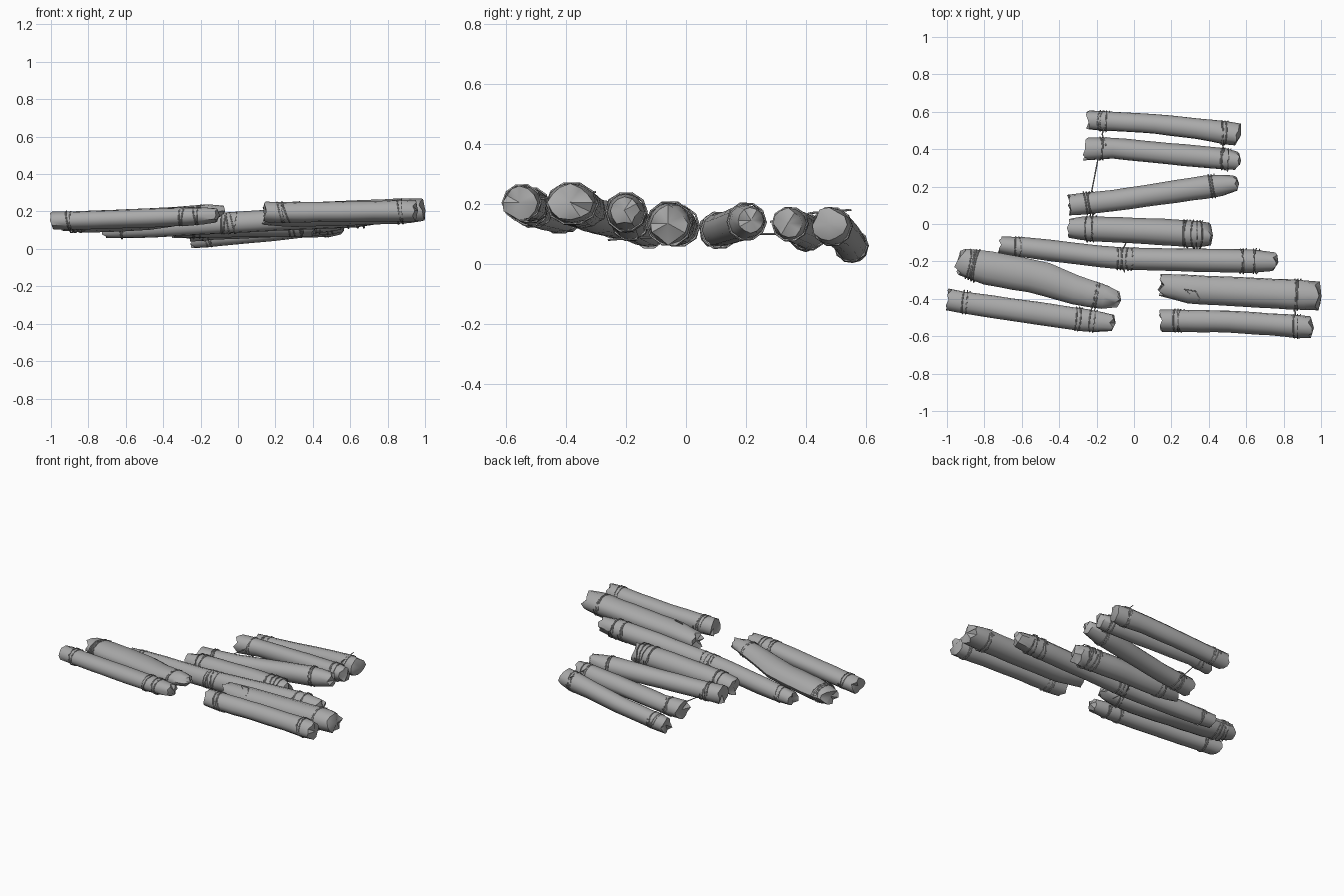
import bpy, bmesh, math, random
from mathutils import Vector

if "Cube" in bpy.data.objects:
    bpy.data.objects.remove(bpy.data.objects["Cube"])

rng = random.Random(5)
SIDES = 12
WIRE = 0.0035

# One plain grey for everything
grey = bpy.data.materials.new("weathered_grey")
grey.use_nodes = True
colour = (0.4, 0.4, 0.4, 1)
grey.diffuse_color = colour
grey.node_tree.nodes["Principled BSDF"].inputs["Base Color"].default_value = colour


def sample(stations, x):
    """Interpolate centre and radius along the log at x."""
    for a, b in zip(stations, stations[1:]):
        if x <= b[0] or b is stations[-1]:
            t = (x - a[0]) / (b[0] - a[0])
            t = min(max(t, 0), 1)
            mixed = [p + (q - p) * t for p, q in zip(a, b)]
            return Vector(mixed[:3]), mixed[3]


def frame(stations):
    """Axis, sideways and upward directions of a log."""
    axis = (Vector(stations[-1][:3]) - Vector(stations[0][:3])).normalized()
    side = Vector((0, 0, 1)).cross(axis).normalized()
    return axis, side, axis.cross(side)


def rope(name, points):
    curve = bpy.data.curves.new(name, "CURVE")
    curve.dimensions = "3D"
    curve.bevel_depth = WIRE
    curve.bevel_resolution = 0
    curve.use_fill_caps = True
    spline = curve.splines.new("POLY")
    spline.points.add(len(points) - 1)
    for point, co in zip(spline.points, points):
        point.co = (*co, 1)
    curve.materials.append(grey)
    obj = bpy.data.objects.new(name, curve)
    bpy.context.collection.objects.link(obj)


def wrap(name, stations, x, turns, flat):
    """Wind a slightly loose cord around a log."""
    axis, side, up = frame(stations)
    points = []
    steps = 10
    for i in range(turns * steps + 1):
        if i % steps == 0:
            lean = rng.uniform(-0.018, 0.018)
        angle = math.tau * i / steps
        drift = (i / steps - turns / 2) * 0.016
        slack = rng.uniform(1.03, 1.09)
        centre, radius = sample(stations, x + drift)
        points.append(centre + axis * lean * math.sin(angle)
                      + (side * math.cos(angle) + up * math.sin(angle) * flat) * radius * slack)
    rope(name, points)


def log(name, stations, wraps, torn=0.02, flat=0.96):
    """Loft an uneven pole with a broken left end and a rounded right end."""
    axis, side, up = frame(stations)
    bm = bmesh.new()
    rings = []
    count = 12
    start, end = stations[0][0], stations[-1][0]
    lobes = [rng.uniform(0.96, 1.05) for _ in range(SIDES)]
    for k in range(count):
        centre, radius = sample(stations, start + (end - start) * k / (count - 1))
        swell = rng.uniform(0.99, 1.03)
        ring = []
        for j in range(SIDES):
            angle = math.tau * j / SIDES
            r = radius * swell * lobes[j] * rng.uniform(0.99, 1.01)
            push = 0
            if k == 0:
                r *= rng.uniform(0.9, 1.06)
                push = rng.uniform(-torn / 2, torn)
            elif k == count - 1:
                r *= rng.uniform(0.74, 1)
                push = rng.uniform(-torn, torn / 3)
            ring.append(bm.verts.new(centre + axis * push
                        + (side * math.cos(angle) + up * math.sin(angle) * flat) * r))
        rings.append(ring)
    for a, b in zip(rings, rings[1:]):
        for j in range(SIDES):
            n = (j + 1) % SIDES
            bm.faces.new((a[j], a[n], b[n], b[j]))
    # Hollowed left cap, domed right cap
    for ring, station in ((rings[0], stations[0]), (rings[-1], stations[-1])):
        hub = bm.verts.new(Vector(station[:3]) + axis * 0.012)
        for j in range(SIDES):
            bm.faces.new((ring[j], ring[(j + 1) % SIDES], hub))
    bmesh.ops.recalc_face_normals(bm, faces=bm.faces)
    mesh = bpy.data.meshes.new(name)
    bm.to_mesh(mesh)
    bm.free()
    mesh.materials.append(grey)
    obj = bpy.data.objects.new(name, mesh)
    bpy.context.collection.objects.link(obj)
    bpy.ops.object.select_all(action="DESELECT")
    obj.select_set(True)
    bpy.context.view_layer.objects.active = obj
    bpy.ops.object.shade_smooth_by_angle(angle=math.radians(50))
    for i, (x, turns) in enumerate(wraps):
        wrap(f"{name}_cord_{i}", stations, x, turns, flat)


# Back group of poles
log("back_log", [(-.25, .555, .052, .052), (.1, .535, .085, .052), (.35, .507, .115, .056),
                 (.56, .475, .13, .064)], [(-.16, 3), (.48, 2)])
log("second_log", [(-.26, .4, .1, .062), (-.12, .405, .105, .055), (.2, .373, .12, .057),
                   (.56, .34, .135, .055)], [(-.17, 2), (.49, 3)])
log("third_log", [(-.35, .1, .11, .06), (-.1, .127, .115, .058), (.4, .2, .14, .062),
                  (.55, .215, .145, .05)], [(-.24, 3), (.42, 2)])
log("fourth_log", [(-.35, -.02, .12, .052), (-.25, -.025, .125, .066), (.1, -.04, .135, .069),
                   (.41, -.06, .135, .072)], [(-.23, 3), (.28, 2), (.34, 3)])

# Long middle pole
log("long_log", [(-.72, -.11, .1, .045), (-.55, -.13, .108, .055), (-.1, -.185, .135, .057),
                 (.3, -.195, .158, .06), (.66, -.2, .174, .064), (.76, -.205, .178, .055)],
    [(-.62, 2), (-.07, 3), (-.02, 2), (.58, 2), (.65, 2)])

# Front right pair
log("wide_right_log", [(-.94, -.2, .14, .07), (-.8, -.235, .143, .088), (-.5, -.29, .155, .088),
                       (-.3, -.36, .175, .075), (-.15, -.395, .197, .062), (-.08, -.405, .2, .05)],
    [(-.86, 4), (-.2, 2)], torn=.03, flat=.65)
log("front_right_log", [(-1, -.405, .15, .058), (-.8, -.435, .155, .061), (-.25, -.515, .175, .06),
                        (-.11, -.53, .18, .05)], [(-.9, 2), (-.3, 2), (-.22, 2)], flat=.8)

# Front left pair
log("wide_left_log", [(.14, -.325, .175, .06), (.3, -.35, .18, .076), (.6, -.365, .19, .08),
                      (.99, -.385, .205, .08)], [(.87, 2)], torn=.03, flat=.82)
log("front_left_log", [(.14, -.515, .195, .058), (.5, -.52, .198, .057), (.8, -.54, .203, .058),
                       (.95, -.555, .205, .062)], [(.24, 3), (.87, 2)])

# Cords strung between neighbouring poles
rope("back_cord", [(-.19, .36, .1), (-.235, .13, .1)])
rope("back_left_link", [(.47, .55, .18), (.475, .42, .17), (.5, .28, .14)])
rope("back_right_link", [(-.13, .6, .08), (-.17, .48, .1), (-.15, .42, .16)])
rope("middle_link", [(-.24, .17, .14), (-.22, .05, .12), (-.25, -.08, .13)])
rope("front_left_link", [(.87, -.3, .24), (.86, -.46, .22), (.88, -.6, .2)])
rope("under_cord", [(-.02, -.05, .09), (-.07, -.16, .088), (-.05, -.26, .08)])
rope("knot_tail", [(.35, -.41, .225), (.27, -.35, .248), (.33, -.36, .252), (.35, -.4, .235)])
